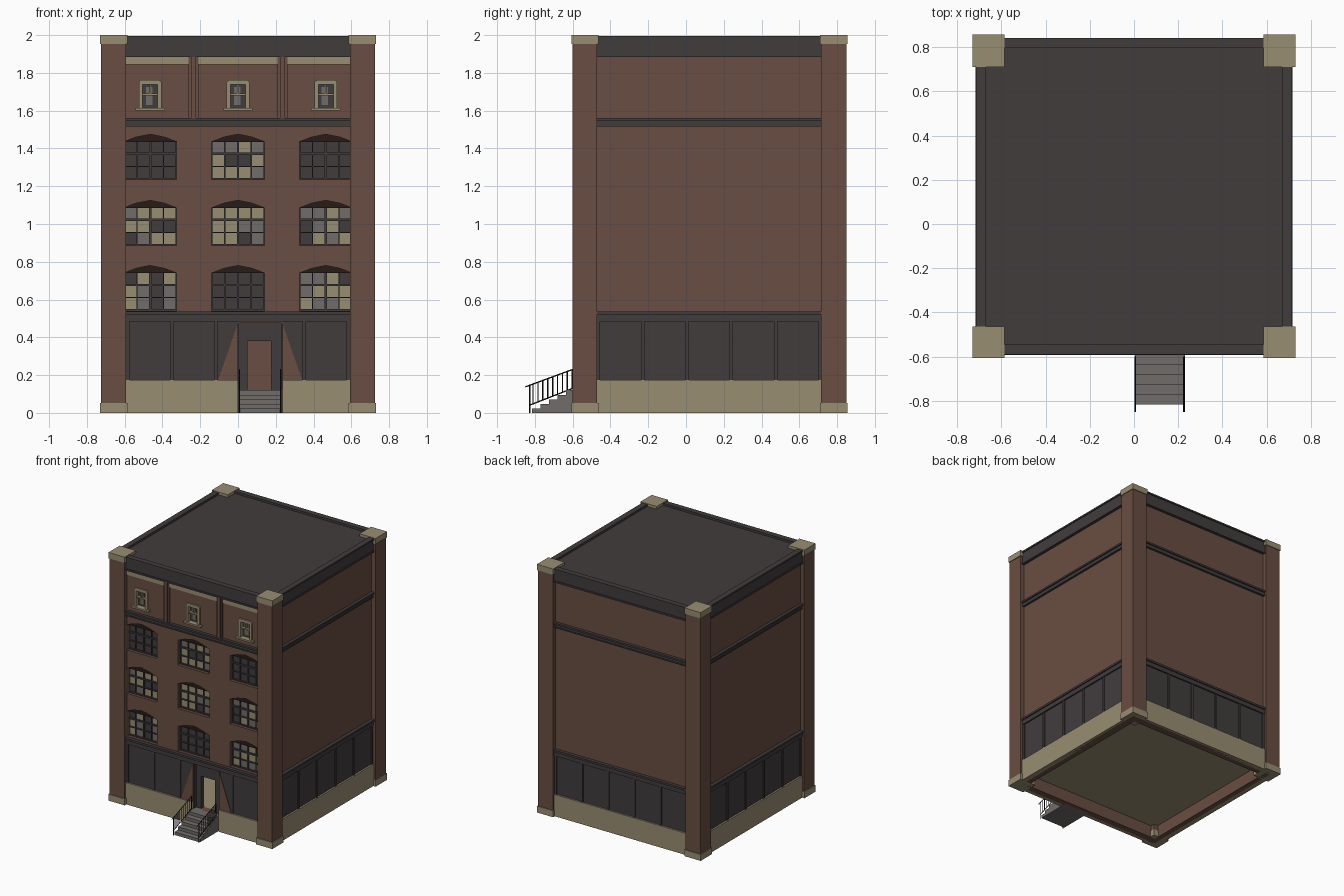
import bpy, bmesh, random

random.seed(4)
if "Cube" in bpy.data.objects:
    bpy.data.objects.remove(bpy.data.objects["Cube"], do_unlink=True)


def material(name, r, g, b):
    m = bpy.data.materials.new(name)
    m.use_nodes = True
    m.diffuse_color = (r, g, b, 1)
    m.node_tree.nodes["Principled BSDF"].inputs["Base Color"].default_value = (r, g, b, 1)
    return m


BRICK = material("brown_brick", 0.141, 0.076, 0.054)
STONE = material("tan_stone", 0.314, 0.27, 0.168)
DARK = material("charcoal_trim", 0.053, 0.045, 0.046)
GREY = material("grey_concrete", 0.162, 0.15, 0.138)
BLACK = material("black_iron", 0.012, 0.01, 0.01)
SHADE = material("dark_arch", 0.019, 0.012, 0.009)


def finish(name, bm, mats):
    bmesh.ops.recalc_face_normals(bm, faces=bm.faces)
    mesh = bpy.data.meshes.new(name)
    bm.to_mesh(mesh)
    bm.free()
    for m in mats:
        mesh.materials.append(m)
    ob = bpy.data.objects.new(name, mesh)
    bpy.context.collection.objects.link(ob)
    return ob


def boxes(name, items, *mats):
    """Boxes (x0, x1, y0, y1, z0, z1[, material index]) in one object."""
    bm = bmesh.new()
    for x0, x1, y0, y1, z0, z1, *index in items:
        made = bmesh.ops.create_cube(bm, size=1)["verts"]
        for v in made:
            v.co = (x1 if v.co.x > 0 else x0, y1 if v.co.y > 0 else y0, z1 if v.co.z > 0 else z0)
        for f in {f for v in made for f in v.link_faces}:
            f.material_index = index[0] if index else 0
    return finish(name, bm, mats)


def prisms(name, outlines, y0, y1, mat):
    """Extrude x-z outlines from y0 to y1."""
    bm = bmesh.new()
    for pts in outlines:
        face = bm.faces.new([bm.verts.new((x, y0, z)) for x, z in pts])
        ext = bmesh.ops.extrude_face_region(bm, geom=[face])["geom"]
        for v in ext:
            if isinstance(v, bmesh.types.BMVert):
                v.co.y = y1
    return finish(name, bm, [mat])


WX, FY, BY = 0.69, -0.565, 0.815      # wall faces


def ring(name, d, z0, z1, mat, front=True):
    x, t = WX + d, 0.02
    parts = [(-x, -WX + t, FY, BY, z0, z1), (WX - t, x, FY, BY, z0, z1),
             (-x, x, BY - t, BY + d, z0, z1)]
    if front:
        parts.append((-x, x, FY - d, FY + t, z0, z1))
    return boxes(name, parts, mat)


# Brick shell: sides and back, then the front with openings
T = 0.06
boxes("side_and_back_walls", [(-WX, -WX + T, FY, BY, 0, 1.96), (WX - T, WX, FY, BY, 0, 1.96),
                              (-WX, WX, BY - T, BY, 0, 1.96)], BRICK)
front = boxes("front_wall", [(-WX + T, WX - T, FY, FY + T, 0, 1.96)], BRICK)

COLS = (-0.465, 0, 0.465)
ROWS = (0.54, 0.885, 1.235)
ARCH = [(0.14, 0.2), (0.075, 0.225), (0, 0.24), (-0.075, 0.225), (-0.14, 0.2)]
openings = [[(x + a, z + b) for a, b in [(-0.14, 0), (0.14, 0)] + ARCH] for x in COLS for z in ROWS]
openings += [[(x - 0.05, 1.61), (x + 0.05, 1.61), (x + 0.05, 1.75), (x - 0.05, 1.75)] for x in COLS]
openings.append([(0.05, 0.12), (0.175, 0.12), (0.175, 0.38), (0.05, 0.38)])
cutters = [prisms("opening_cutter", openings, FY - 0.1, FY + 0.1, BRICK),
           prisms("entry_cutter", [[(0, 0.12), (0.235, 0.12), (0.235, 0.475), (0, 0.475)]],
                  FY - 0.1, FY + 0.035, BRICK)]
for c in cutters:
    mod = front.modifiers.new("cut", "BOOLEAN")
    mod.operation, mod.solver, mod.object = "DIFFERENCE", "EXACT", c
bpy.context.view_layer.update()
cut = bpy.data.meshes.new_from_object(front.evaluated_get(bpy.context.evaluated_depsgraph_get()))
front.modifiers.clear()
front.data = cut
for c in cutters:
    bpy.data.objects.remove(c, do_unlink=True)

boxes("floor", [(-WX + T, WX - T, FY + T, BY - T, 0.1, 0.118)], STONE)
boxes("roof", [(-WX, WX, FY, BY, 1.955, 1.978)], DARK)

# Corner pillars with stone caps and feet
pillars, stones = [], []
for s in (-1, 1):
    for y0, y1 in ((-0.6, -0.47), (0.715, 0.85)):
        xa, xb = sorted((s * 0.592, s * 0.724))
        pillars.append((xa, xb, y0, y1, 0.02, 1.97))
        for z0, z1 in ((0, 0.052), (1.953, 2)):
            stones.append((xa - 0.006, xb + 0.006, y0 - 0.006, y1 + 0.006, z0, z1))
boxes("corner_pillars", pillars, BRICK)
boxes("pillar_caps_and_feet", stones, STONE)

# Horizontal trim
ring("cornice", 0.018, 1.89, 1.99, DARK)
ring("cornice_top_lip", 0.025, 1.982, 1.995, DARK)
ring("cornice_lower_lip", 0.024, 1.885, 1.898, DARK)
ring("upper_band", 0.014, 1.52, 1.556, DARK)
ring("upper_band_lip", 0.024, 1.546, 1.56, DARK)
ring("upper_band_foot", 0.018, 1.517, 1.526, DARK)
ring("shop_band", 0.018, 0.485, 0.53, DARK)
ring("shop_band_lip", 0.027, 0.52, 0.536, DARK)
boxes("stone_frieze", [(-0.6, 0.6, FY - 0.008, FY + 0.01, 1.845, 1.89)], STONE)

# Stone plinth and dark panels, leaving the entry open
ring("plinth", 0.02, 0, 0.175, STONE, front=False)
boxes("front_plinth", [(-0.6, 0, FY - 0.02, FY + 0.01, 0, 0.175),
                       (0.235, 0.6, FY - 0.02, FY + 0.01, 0, 0.175)], STONE)
ring("panels", 0.006, 0.17, 0.49, DARK, front=False)
boxes("front_panels", [(-0.6, 0, FY - 0.006, FY + 0.01, 0.17, 0.49),
                       (0.235, 0.6, FY - 0.006, FY + 0.01, 0.17, 0.49)], DARK)
strips = []
for i in range(6):
    x, y = -0.583 + i * 0.2332, -0.463 + i * 0.2345
    strips.append((x - 0.009, x + 0.009, BY, BY + 0.014, 0.175, 0.49))
    if i != 3:
        strips.append((x - 0.009, x + 0.009, FY - 0.014, FY, 0.175, 0.49))
    for s in (-1, 1):
        xa, xb = sorted((s * WX, s * (WX + 0.014)))
        strips.append((xa, xb, y - 0.009, y + 0.009, 0.175, 0.49))
boxes("panel_strips", strips, DARK)

# Entry: brick wedges and recessed dark surround
prisms("entry_wedges", [[(-0.105, 0.175), (0, 0.175), (0, 0.475)],
                        [(0.235, 0.175), (0.34, 0.175), (0.235, 0.475)]], FY - 0.01, FY, BRICK)
boxes("door_surround", [(0, 0.05, FY + 0.025, FY + 0.05, 0.118, 0.475),
                        (0.175, 0.235, FY + 0.025, FY + 0.05, 0.118, 0.475),
                        (0.05, 0.175, FY + 0.025, FY + 0.05, 0.38, 0.475),
                        (0, 0.006, FY, FY + 0.03, 0.12, 0.475),
                        (0.229, 0.235, FY, FY + 0.03, 0.12, 0.475)], DARK)

# Large arched windows: panes, glazing bars and dark arch heads
panes, bars, heads = [], [], []
GY = FY + 0.035
for c, x in enumerate(COLS):
    for r, z in enumerate(ROWS):
        dim = (c, r) in ((0, 2), (2, 2), (1, 0))
        for i in range(4):
            for j in range(3):
                tone = 0 if dim else random.choice((0, 1, 1, 2, 2))
                panes.append((x - 0.14 + i * 0.07, x - 0.07 + i * 0.07, GY, GY + 0.01,
                              z + j * 0.07, z + 0.07 + j * 0.07, tone))
        for i in range(5):
            w = 0.006 if i % 2 == 0 else 0.003
            bx = x - 0.14 + i * 0.07
            bars.append((bx - w, bx + w, GY - 0.01, GY, z, z + 0.21))
        for h, w in ((0.004, 0.005), (0.07, 0.003), (0.137, 0.006), (0.204, 0.004)):
            bars.append((x - 0.14, x + 0.14, GY - 0.012, GY, z + h - w, z + h + w))
        heads.append([(x + a, z + b) for a, b in ARCH])
boxes("window_panes", panes, DARK, STONE, GREY)
boxes("window_bars", bars, DARK)
prisms("window_arch_heads", heads, FY + 0.012, GY + 0.01, SHADE)

# Small top-floor windows with stone frames and sills
frames, glass, tops = [], [], []
y0, y1 = FY - 0.012, FY + 0.03
for x in COLS:
    for s in (-1, 1):
        xa, xb = sorted((x + s * 0.04, x + s * 0.06))
        frames.append((xa, xb, y0, y1, 1.61, 1.745))
    frames += [(x - 0.078, x + 0.078, y0 - 0.012, y1, 1.6, 1.613),
               (x - 0.04, x + 0.04, y0 + 0.008, y1, 1.681, 1.69),
               (x - 0.004, x + 0.004, y0 + 0.008, y1, 1.685, 1.745)]
    tops.append([(x - 0.06, 1.738), (x + 0.06, 1.738), (x + 0.06, 1.75),
                 (x + 0.05, 1.762), (x - 0.05, 1.762), (x - 0.06, 1.75)])
    glass += [(x - 0.05, x + 0.05, FY + 0.02, FY + 0.03, 1.61, 1.75, 0),
              (x - 0.022, x + 0.012, FY + 0.016, FY + 0.02, 1.63, 1.725, 1)]
boxes("small_window_frames", frames, STONE)
prisms("small_window_heads", tops, y0, y1, STONE)
boxes("small_window_glass", glass, DARK, GREY)

# Pilasters between the small windows
pil = []
for x in (-0.236, 0.236):
    pil += [(x - 0.026, x + 0.026, FY - 0.01, FY, 1.556, 1.89),
            (x - 0.014, x + 0.014, FY - 0.02, FY, 1.556, 1.89)]
boxes("pilasters", pil, BRICK)

# Front steps and iron railings
boxes("front_steps", [(0.004, 0.23, -0.815 + i * 0.045, FY + 0.03, i * 0.024, (i + 1) * 0.024)
                      for i in range(5)], GREY)
rail = bpy.data.curves.new("railings", "CURVE")
rail.dimensions, rail.bevel_depth, rail.bevel_resolution = "3D", 0.0035, 0


def rod(a, b):
    sp = rail.splines.new("POLY")
    sp.points.add(1)
    for p, co in zip(sp.points, (a, b)):
        p.co = (*co, 1)


for x in (0.006, 0.226):
    rod((x, -0.85, 0.138), (x, -0.6, 0.23))
    rod((x, -0.83, 0.04), (x, -0.6, 0.13))
    rod((x, -0.828, 0), (x, -0.828, 0.145))
    for i in range(9):
        y = -0.81 + i * 0.026
        rod((x, y, 0.04 + (y + 0.83) * 0.39), (x, y, 0.138 + (y + 0.85) * 0.368))
rail.materials.append(BLACK)
bpy.context.collection.objects.link(bpy.data.objects.new("railings", rail))
